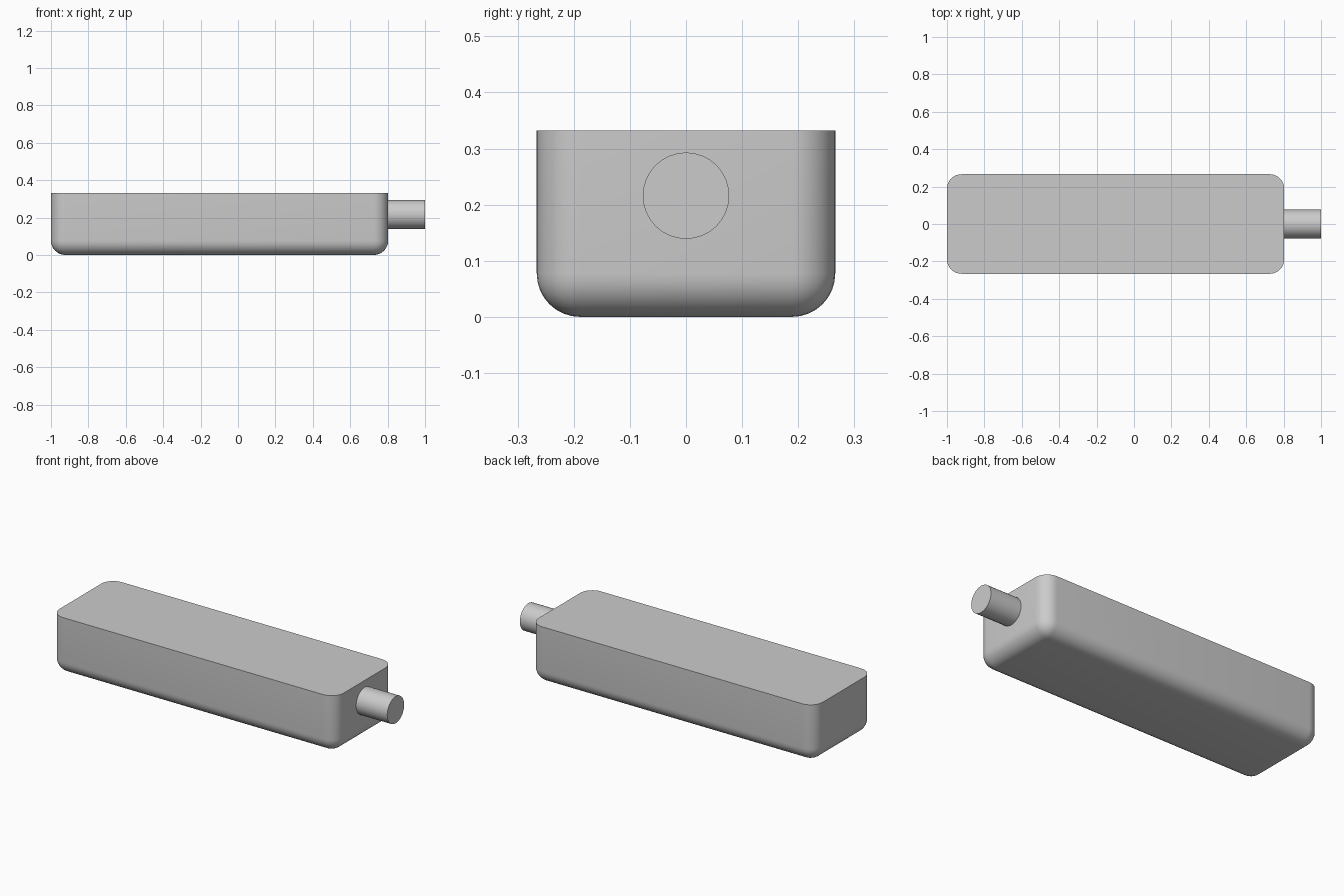
import bpy, bmesh, math
from mathutils import Matrix

if "Cube" in bpy.data.objects:
    bpy.data.objects.remove(bpy.data.objects["Cube"])

X0, X1, HALF_Y, HEIGHT, R = -1.0, 0.803, 0.266, 0.332, 0.077


def finish(bm, name):
    bmesh.ops.recalc_face_normals(bm, faces=bm.faces)
    mesh = bpy.data.meshes.new(name)
    bm.to_mesh(mesh)
    bm.free()
    obj = bpy.data.objects.new(name, mesh)
    bpy.context.collection.objects.link(obj)
    bpy.ops.object.select_all(action='DESELECT')
    obj.select_set(True)
    bpy.context.view_layer.objects.active = obj
    bpy.ops.object.shade_smooth_by_angle(angle=math.radians(30))
    return obj


# Body: block with rounded bottom and upright edges, sharp flat top
bm = bmesh.new()
bmesh.ops.create_cube(bm, size=1, matrix=Matrix.Translation(((X0 + X1) / 2, 0, HEIGHT / 2))
                      @ Matrix.Diagonal((X1 - X0, 2 * HALF_Y, HEIGHT, 1)))
rounded = [e for e in bm.edges if min(v.co.z for v in e.verts) < 0.01]
bmesh.ops.bevel(bm, geom=rounded, offset=R, offset_type='OFFSET', segments=8,
                profile=0.5, affect='EDGES', clamp_overlap=True)
finish(bm, "body")

# Spigot: round stub on the right end
bm = bmesh.new()
bmesh.ops.create_cone(bm, cap_ends=True, segments=32, radius1=0.077, radius2=0.077,
                      depth=1.0 - X1 + 0.002,
                      matrix=Matrix.Translation(((1.0 + X1 - 0.002) / 2, 0, 0.216))
                      @ Matrix.Rotation(math.pi / 2, 4, 'Y'))
finish(bm, "end_spigot")
